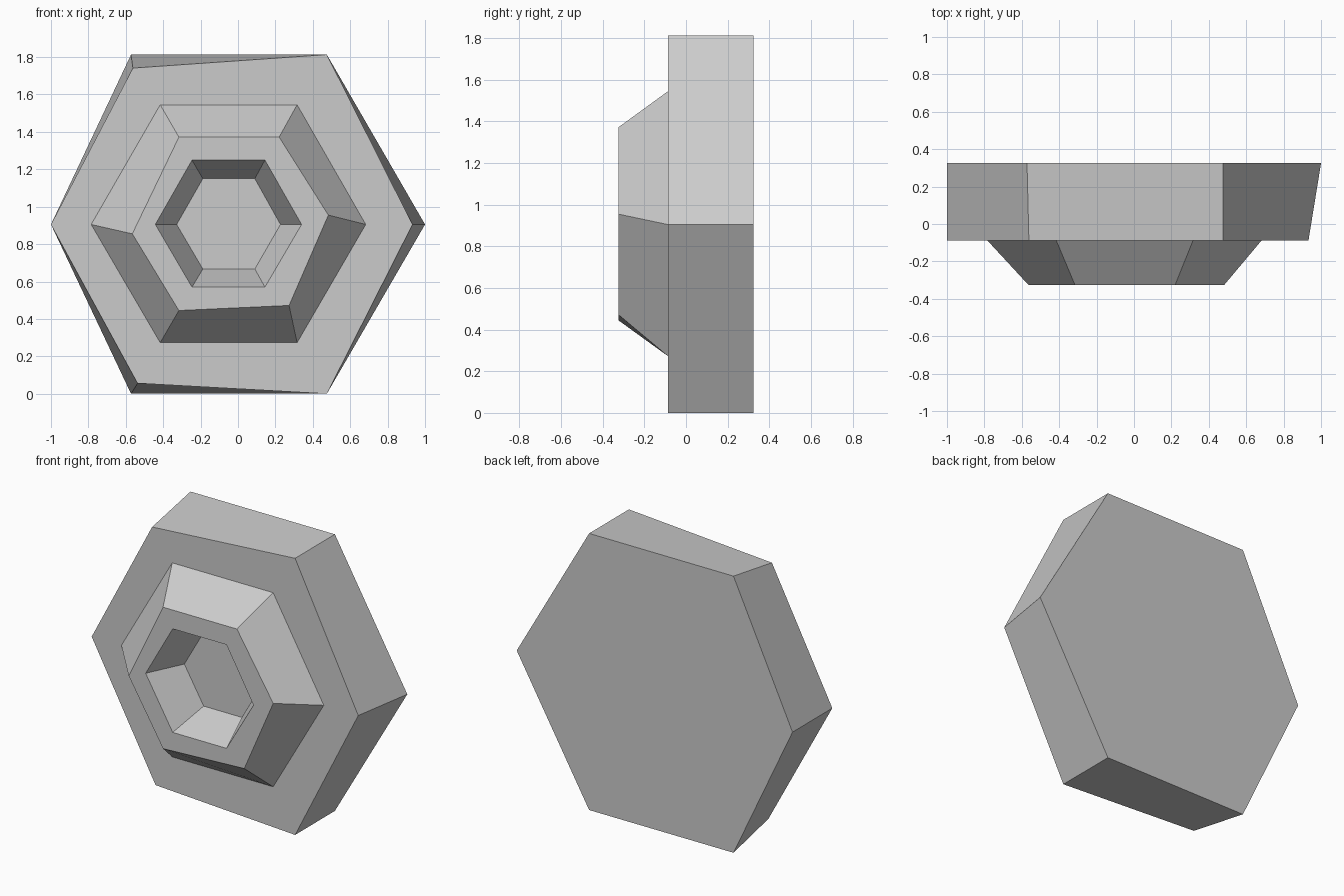
import bpy
import bmesh

# Remove the default cube
cube = bpy.data.objects.get("Cube")
if cube:
    bpy.data.objects.remove(cube, do_unlink=True)

MIDDLE = 0.905


def hexagon(y, points, flats, heights, nudges=None):
    """Ring of six corners, clockwise from the -x point; nudges shift single corners in (x, z)."""
    left, right = points
    flat_left, flat_right = flats
    low, high = heights
    corners = {
        "left": (left, MIDDLE),
        "top_left": (flat_left, high),
        "top_right": (flat_right, high),
        "right": (right, MIDDLE),
        "low_right": (flat_right, low),
        "low_left": (flat_left, low),
    }
    for name, (dx, dz) in (nudges or {}).items():
        x, z = corners[name]
        corners[name] = (x + dx, z + dz)
    return [(x, y, z) for x, z in corners.values()]


def loft(name, rings, material):
    """Skin a stack of rings into one closed, flat-shaded solid."""
    bm = bmesh.new()
    loops = [[bm.verts.new(p) for p in ring] for ring in rings]
    for a, b in zip(loops, loops[1:]):
        for i in range(len(a)):
            j = (i + 1) % len(a)
            bm.faces.new((a[i], a[j], b[j], b[i]))
    bm.faces.new(loops[0])
    bm.faces.new(loops[-1])
    bmesh.ops.recalc_face_normals(bm, faces=bm.faces)
    mesh = bpy.data.meshes.new(name)
    bm.to_mesh(mesh)
    bm.free()
    mesh.materials.append(material)
    obj = bpy.data.objects.new(name, mesh)
    bpy.context.collection.objects.link(obj)
    return obj


# Plain grey material
grey = bpy.data.materials.new("plain_grey")
grey.use_nodes = True
colour = (0.6, 0.6, 0.6, 1)
grey.diffuse_color = colour
grey.node_tree.nodes["Principled BSDF"].inputs["Base Color"].default_value = colour

BACK, STEP, FRONT = 0.325, -0.087, -0.325

# Thick plate, its front edge slightly pulled in at three corners
plate_back = hexagon(BACK, (-1, 1), (-0.572, 0.475), (0, 1.813))
plate_front = hexagon(STEP, (-1, 1), (-0.572, 0.475), (0, 1.813), {
    "top_left": (0.01, -0.072),
    "right": (-0.067, 0),
    "low_left": (0.035, 0.056),
})

# Raised boss with uneven sloping sides
boss_base = hexagon(STEP, (-0.785, 0.683), (-0.416, 0.316), (0.273, 1.545))
boss_top = hexagon(FRONT, (-0.565, 0.483), (-0.316, 0.22), (0.445, 1.372), {
    "left": (0, -0.05),
    "right": (0, 0.05),
    "low_right": (0.053, 0.027),
})

# Tapered socket sunk into the boss
socket_rim = hexagon(FRONT, (-0.442, 0.34), (-0.246, 0.144), (0.57, 1.249))
socket_floor = hexagon(STEP, (-0.328, 0.227), (-0.188, 0.09), (0.667, 1.15))

loft("hexagonal_body",
     [plate_back, plate_front, boss_base, boss_top, socket_rim, socket_floor],
     grey)
